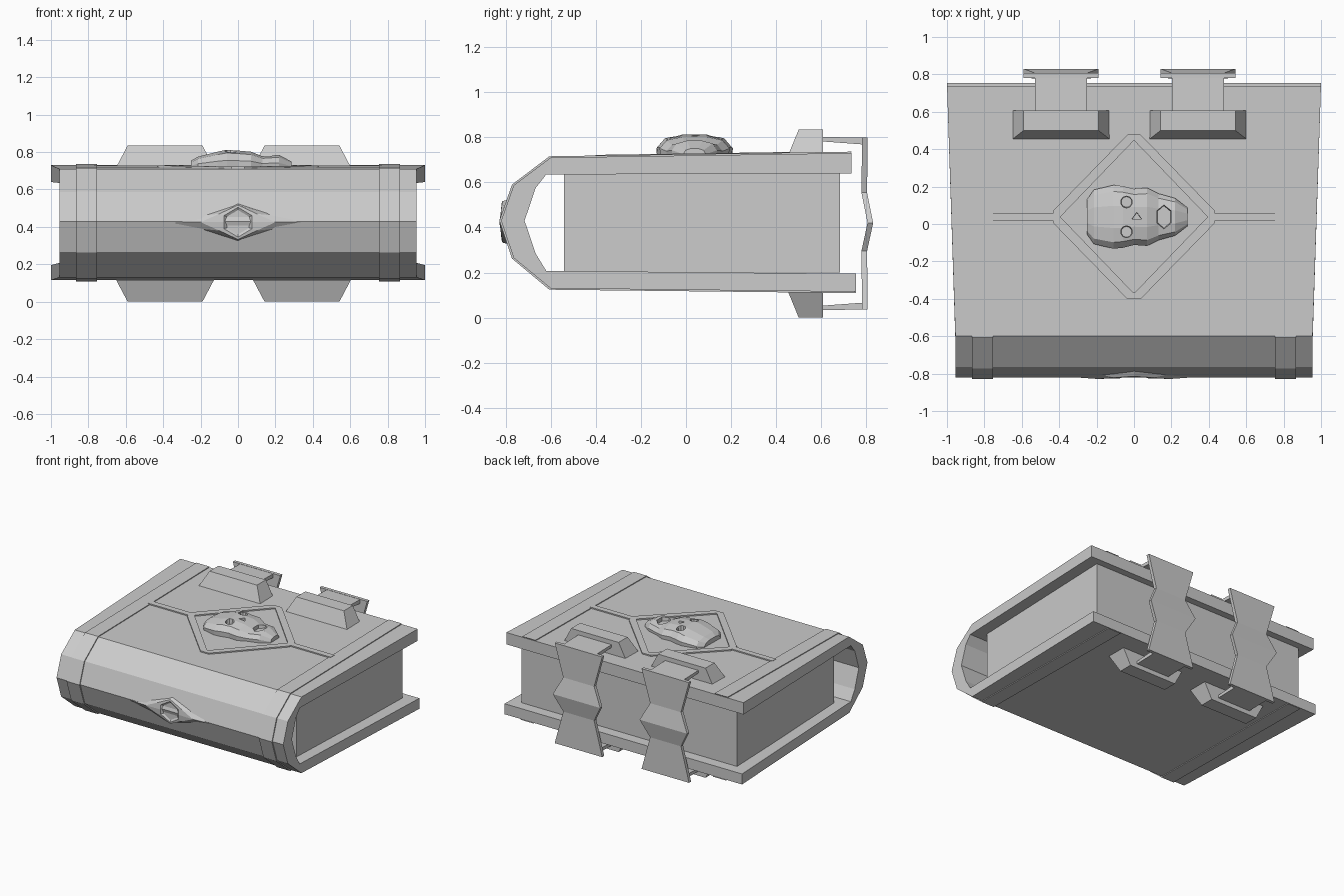
import bpy, bmesh
from mathutils import Matrix

if "Cube" in bpy.data.objects:
    bpy.data.objects.remove(bpy.data.objects["Cube"])

def finish(name, bm):
    bmesh.ops.recalc_face_normals(bm, faces=bm.faces[:])
    me = bpy.data.meshes.new(name)
    bm.to_mesh(me)
    bm.free()
    ob = bpy.data.objects.new(name, me)
    bpy.context.collection.objects.link(ob)
    return ob

def loft(name, rings, closed=False):
    """Skin a row of equal-sized point rings; cap the ends unless closed."""
    bm = bmesh.new()
    vs = [[bm.verts.new(p) for p in r] for r in rings]
    n = len(vs[0])
    pairs = list(zip(vs, vs[1:])) + ([(vs[-1], vs[0])] if closed else [])
    for a, b in pairs:
        for i in range(n):
            j = (i + 1) % n
            bm.faces.new((a[i], a[j], b[j], b[i]))
    if not closed:
        bm.faces.new(vs[0])
        bm.faces.new(vs[-1])
    return finish(name, bm)

def half_width(y):
    return 0.955 + 0.045 * max(0, (y + 0.6) / 1.35)

def cover_z(y):
    return 0.71 + 0.02 * (y + 0.6) / 1.34

# Cover and spine: C-shaped section in (y, z)
outer = [(.735, .73), (-.6, .71), (-.764, .587), (-.82, .43),
         (-.764, .265), (-.6, .13), (.755, .115)]
inner = [(.735, .64), (-.62, .635), (-.667, .575), (-.716, .43),
         (-.667, .285), (-.62, .208), (.755, .195)]
loft("cover", [[(half_width(o[0]), *o), (-half_width(o[0]), *o),
                (-half_width(o[0]), *i), (half_width(o[0]), *i)]
               for o, i in zip(outer, inner)])

# Raised bands wrapping the spine and both covers
for side, s in (("left", -1), ("right", 1)):
    rings = []
    for y, z in outer:
        y2, z2 = y * 1.01 if y < 0 else y, .42 + (z - .42) * 1.02
        y3, z3 = y * .985, .42 + (z - .42) * .97
        rings.append([(s * .755, y2, z2), (s * .865, y2, z2),
                      (s * .865, y3, z3), (s * .755, y3, z3)])
    loft(f"{side}_band", rings)

# Page block
loft("pages", [[(w, y, .2), (-w, y, .2), (-w, y, .64), (w, y, .64)]
               for w, y in ((.87, -.54), (.908, .683))])

# Diamond frame on the front cover, with side strips
CY = .038
def diamond(a, b, c):
    q = [(c, b), (a, c)]
    q += [(x, -y) for x, y in reversed(q)]
    return q + [(-x, y) for x, y in reversed(q)]

def strip_ring(p, q):
    return [(x, CY + y, cover_z(CY + y) + h)
            for x, y, h in ((*p, -.01), (*p, .009), (*q, .009), (*q, -.01))]

loft("diamond_frame", [strip_ring(p, q) for p, q in
                       zip(diamond(.43, .44, .035), diamond(.39, .405, .004))], True)
for side, s in (("left", -1), ("right", 1)):
    loft(f"{side}_strip", [strip_ring((s * x, .022), (s * x, -.022)) for x in (.415, .77)])

# Star-shaped boss on the spine with a sunken hexagon
def boss_ring(y, a, b, mx, mz, k=0.0):
    pts = [(a, 0), (mx, mz), (0, b), (-mx, mz), (-a, 0), (-mx, -mz), (0, -b), (mx, -mz)]
    return [(x, y + k * abs(z), .425 + z) for x, z in pts]

loft("spine_boss", [boss_ring(-.74, .38, .11, .2, .045),
                    boss_ring(-.815, .38, .10, .2, .035, .35),
                    boss_ring(-.828, .2, .092, .1, .045, .15),
                    boss_ring(-.826, .075, .08, .075, .035, .1),
                    boss_ring(-.812, .06, .065, .06, .03)])

# Skull emblem: cross-sections along x, crown toward -x
skull_rows = [(-.25, .095, .755), (-.215, .145, .775), (-.11, .17, .802), (-.06, .165, .812),
              (0, .15, .808), (.07, .155, .802), (.13, .125, .778), (.22, .10, .785), (.285, .05, .75)]
section = [(-.97, 0), (-1, .5), (-.8, .85), (-.35, 1), (.35, 1), (.8, .85), (1, .5), (.97, 0)]
skull = loft("skull", [[(x, CY + u * w, .70 + v * (z - .70)) for u, v in section]
                       for x, w, z in skull_rows])

# Sockets, nose and mouth cut into the skull
bm = bmesh.new()
for x, y, rx, ry, n, z in ((-.04, .08, .036, .036, 10, .775), (-.04, -.08, .036, .036, 10, .775),
                           (.015, 0, .035, .028, 3, .78), (.16, 0, .05, .075, 6, .755)):
    bmesh.ops.create_cone(bm, cap_ends=True, segments=n, radius1=.8, radius2=1.1, depth=.1,
                          matrix=Matrix.Translation((x, CY + y, z + .05))
                          @ Matrix.Diagonal((rx, ry, 1, 1)))
cutter = finish("skull_cutter", bm)
cutter.hide_render = True
cutter.hide_viewport = True
mod = skull.modifiers.new("sockets", 'BOOLEAN')
mod.operation, mod.solver, mod.object = 'DIFFERENCE', 'EXACT', cutter

# Clasps: two mounting blocks, two arms and an hourglass plate each
for side, cx in (("left", -.39), ("right", .342)):
    for end, f in (("top", lambda z: z), ("bottom", lambda z: .835 - z)):
        loft(f"{side}_{end}_clasp_block",
             [[(cx - w, y, f(z)), (cx + w, y, f(z)), (cx + w, .608, f(z)), (cx - w, .608, f(z))]
              for w, y, z in ((.262, .452, .718), (.2, .5, .835))])
        loft(f"{side}_{end}_clasp_arm",
             [[(cx - .14, y, f(a)), (cx + .14, y, f(a)), (cx + .14, y, f(b)), (cx - .14, y, f(b))]
              for y, a, b in ((.6, .802, .782), (.79, .798, .768))])
    loft(f"{side}_clasp_plate",
         [[(cx - w, y, z), (cx + w, y, z), (cx + w, y - .025, z), (cx - w, y - .025, z)]
          for w, y, z in ((.2, .806, .80), (.13, .803, .555), (.2, .83, .42),
                          (.13, .803, .295), (.2, .806, .037))])
